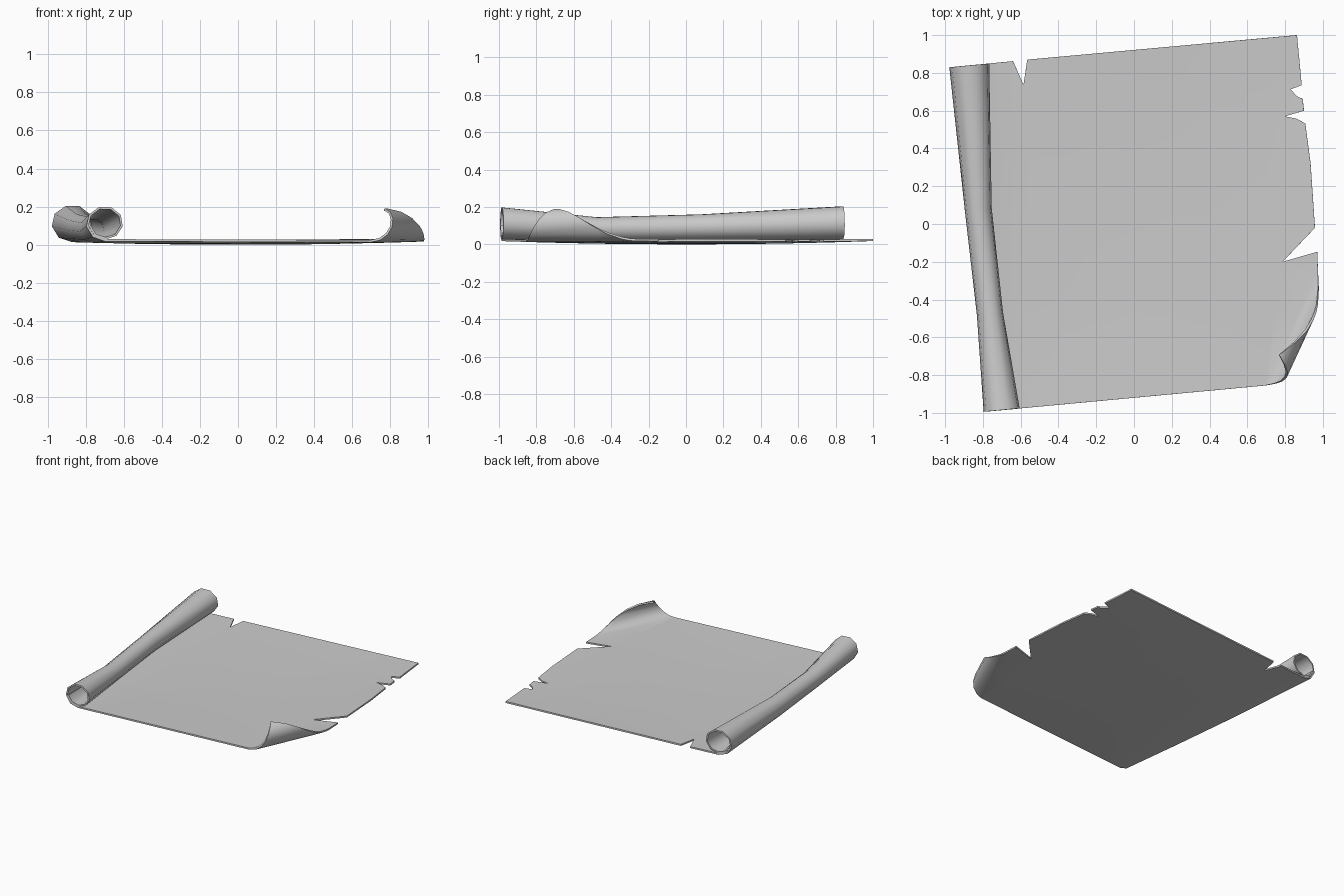
import bpy, bmesh, math
from mathutils import Vector

if "Cube" in bpy.data.objects:
    bpy.data.objects.remove(bpy.data.objects["Cube"])

THICK = 0.012

# Roll stations, front to back: centre x, y, horizontal radius, vertical radius
STATIONS = [(-0.697, -0.985, 0.096, 0.089), (-0.76, -0.475, 0.068, 0.065),
            (-0.822, 0.08, 0.070, 0.072), (-0.868, 0.84, 0.107, 0.094)]

# Torn right-hand part of the outline, clockwise from the back notch
TORN = [(-0.64, 0.862), (-0.585, 0.738), (-0.565, 0.87), (0.863, 1.0),
        (0.888, 0.735), (0.83, 0.713), (0.86, 0.678), (0.893, 0.662),
        (0.90, 0.60), (0.80, 0.57), (0.86, 0.558), (0.907, 0.532),
        (0.935, 0.32), (0.958, -0.02), (0.787, -0.20), (0.97, -0.147),
        (0.976, -0.30), (1.0, -0.80), (0.695, -0.855)]

# Corner curl: fold line and radius
FOLD = Vector((0.695, -0.855, 0))
ALONG = Vector((0.28, 0.605, 0)).normalized()
ACROSS = Vector((ALONG.y, -ALONG.x, 0))
CURL_R = 0.08


def bow(x, y):
    """Gentle dish of the lying sheet."""
    return THICK / 2 + 0.018 * min(1.0, max(x * x, y * y))


def deform(co):
    """Dish the sheet and bend the front right corner over."""
    p = co.copy()
    p.z = bow(co.x, co.y)
    d = (co - FOLD).dot(ACROSS)
    if d > 0:
        a = d / CURL_R
        p += ACROSS * (CURL_R * math.sin(a) - d)
        p.z += CURL_R * (1 - math.cos(a))
    return p


def cut(bm, point, normal):
    bmesh.ops.bisect_plane(bm, geom=bm.verts[:] + bm.edges[:] + bm.faces[:],
                           dist=1e-5, plane_co=point, plane_no=normal)


bm = bmesh.new()

# Flat sheet with its tears, cut up for bending
outline = [(s[0], s[1]) for s in STATIONS] + TORN
bm.faces.new([bm.verts.new((x, y, 0)) for x, y in outline])
bmesh.ops.triangulate(bm, faces=bm.faces[:])
for x in (-0.55, -0.25, 0.0, 0.25, 0.5):
    cut(bm, (x, 0, 0), (1, 0, 0))
for y in (STATIONS[1][1], STATIONS[2][1]):
    cut(bm, (0, y, 0), (0, 1, 0))
for i in range(7):
    cut(bm, FOLD + ACROSS * (0.002 + i * 0.04), ACROSS)
for v in bm.verts:
    v.co = deform(v.co)

# Rolled left side, lofted as a slightly tightening spiral
SIDES, STEPS = 9, 11
rows = []
for cx, cy, rx, rz in STATIONS:
    row = []
    for k in range(STEPS + 1):
        a = -math.pi / 2 - 2 * math.pi * k / SIDES
        f = 1 - 0.015 * max(0, k - 1)
        dx = rx * f * math.cos(a)
        z = bow(cx, cy) + rz + rz * f * math.sin(a)
        row.append(bm.verts.new((cx + dx, cy + 0.093 * dx, z)))
    rows.append(row)
for r0, r1 in zip(rows, rows[1:]):
    for k in range(STEPS):
        bm.faces.new((r0[k], r0[k + 1], r1[k + 1], r1[k]))
bmesh.ops.remove_doubles(bm, verts=bm.verts[:], dist=0.0005)
bmesh.ops.recalc_face_normals(bm, faces=bm.faces[:])

mesh = bpy.data.meshes.new("parchment_sheet")
bm.to_mesh(mesh)
bm.free()
sheet = bpy.data.objects.new("parchment_sheet", mesh)
bpy.context.collection.objects.link(sheet)

# Paper thickness
solid = sheet.modifiers.new("thickness", 'SOLIDIFY')
solid.thickness = THICK
solid.offset = 0
bpy.context.view_layer.objects.active = sheet
sheet.select_set(True)
bpy.ops.object.modifier_apply(modifier="thickness")
bpy.ops.object.shade_smooth_by_angle(angle=math.radians(50))
